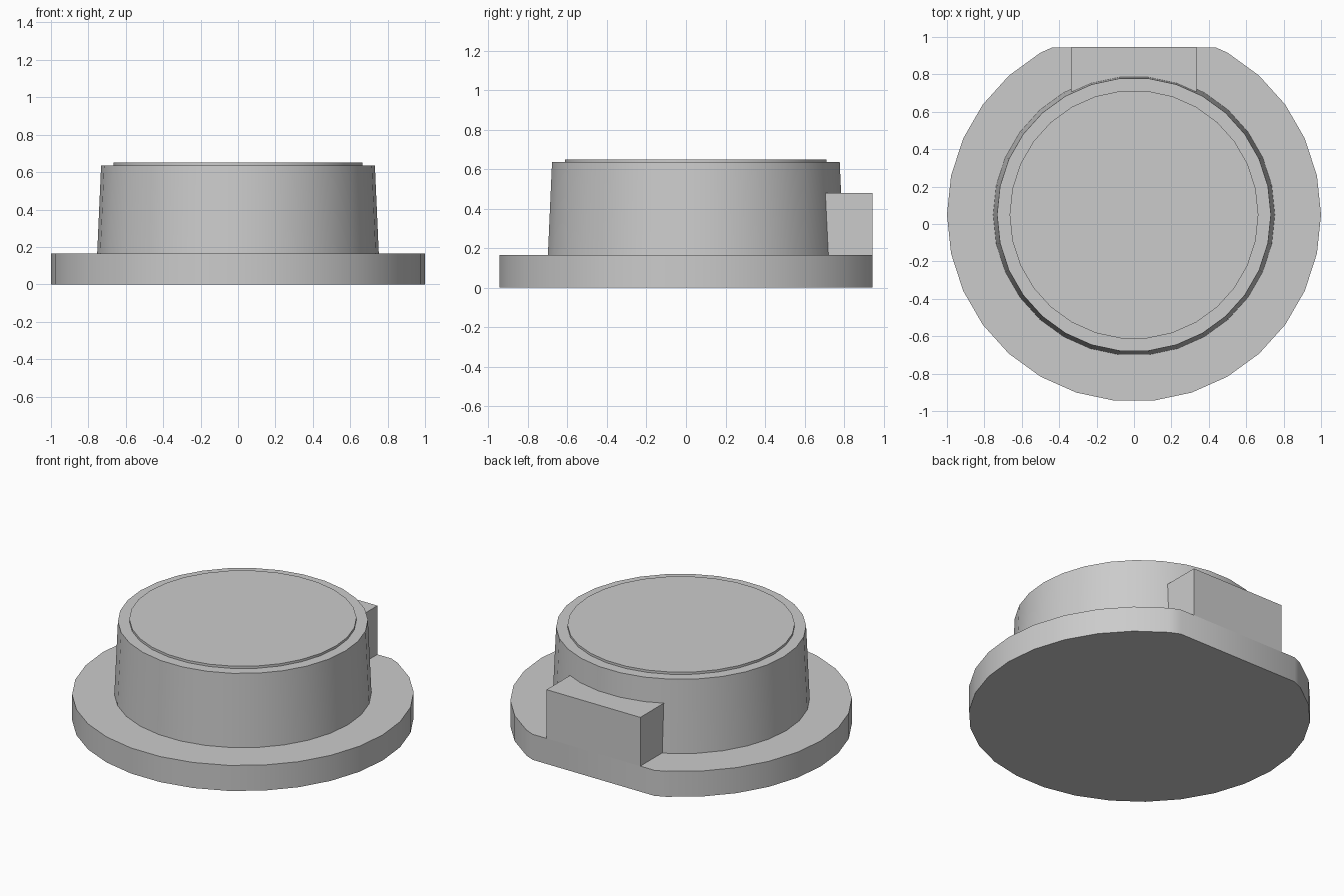
import bpy
import bmesh
from math import radians
from mathutils import Matrix

SIDES = 30
CENTRE_Y = 0.05
BACK_Y = 0.945
FLANGE_TOP = 0.165
HUB_TOP = 0.635

cube = bpy.data.objects.get("Cube")
if cube:
    bpy.data.objects.remove(cube, do_unlink=True)

grey = bpy.data.materials.new("plain grey")
grey.use_nodes = True
colour = (0.6, 0.6, 0.6, 1)
grey.diffuse_color = colour
grey.node_tree.nodes["Principled BSDF"].inputs["Base Color"].default_value = colour


def finish(name, bm):
    """Turn a bmesh into a named object with sharp edges kept."""
    bmesh.ops.recalc_face_normals(bm, faces=bm.faces)
    mesh = bpy.data.meshes.new(name)
    bm.to_mesh(mesh)
    bm.free()
    mesh.materials.append(grey)
    obj = bpy.data.objects.new(name, mesh)
    bpy.context.collection.objects.link(obj)
    bpy.ops.object.select_all(action="DESELECT")
    obj.select_set(True)
    bpy.context.view_layer.objects.active = obj
    bpy.ops.object.shade_smooth_by_angle(angle=radians(30))
    return obj


def disc(bottom, top, r_bottom, r_top):
    """Round solid between two heights, with a flat side towards the front."""
    bm = bmesh.new()
    place = Matrix.Translation((0, CENTRE_Y, (bottom + top) / 2)) @ Matrix.Rotation(radians(90), 4, "Z")
    bmesh.ops.create_cone(bm, cap_ends=True, segments=SIDES, radius1=r_bottom,
                          radius2=r_top, depth=top - bottom, matrix=place)
    return bm


# Base flange, cut straight across the back
bm = disc(0, FLANGE_TOP, 1, 1)
bmesh.ops.bisect_plane(bm, geom=bm.verts[:] + bm.edges[:] + bm.faces[:],
                       plane_co=(0, BACK_Y, 0), plane_no=(0, 1, 0), clear_outer=True)
bmesh.ops.holes_fill(bm, edges=[e for e in bm.edges if e.is_boundary])
finish("base_flange", bm)

# Tapered hub and the thin raised disc on it
finish("tapered_hub", disc(FLANGE_TOP, HUB_TOP, 0.753, 0.732))
finish("top_disc", disc(HUB_TOP, 0.65, 0.665, 0.665))

# Block at the back, running into the hub
front_y, block_top = 0.5, 0.48
size = (0.67, BACK_Y - front_y, block_top - FLANGE_TOP)
middle = (0, (BACK_Y + front_y) / 2, (block_top + FLANGE_TOP) / 2)
bm = bmesh.new()
bmesh.ops.create_cube(bm, size=1, matrix=Matrix.Translation(middle) @ Matrix.Diagonal((*size, 1)))
finish("back_block", bm)
